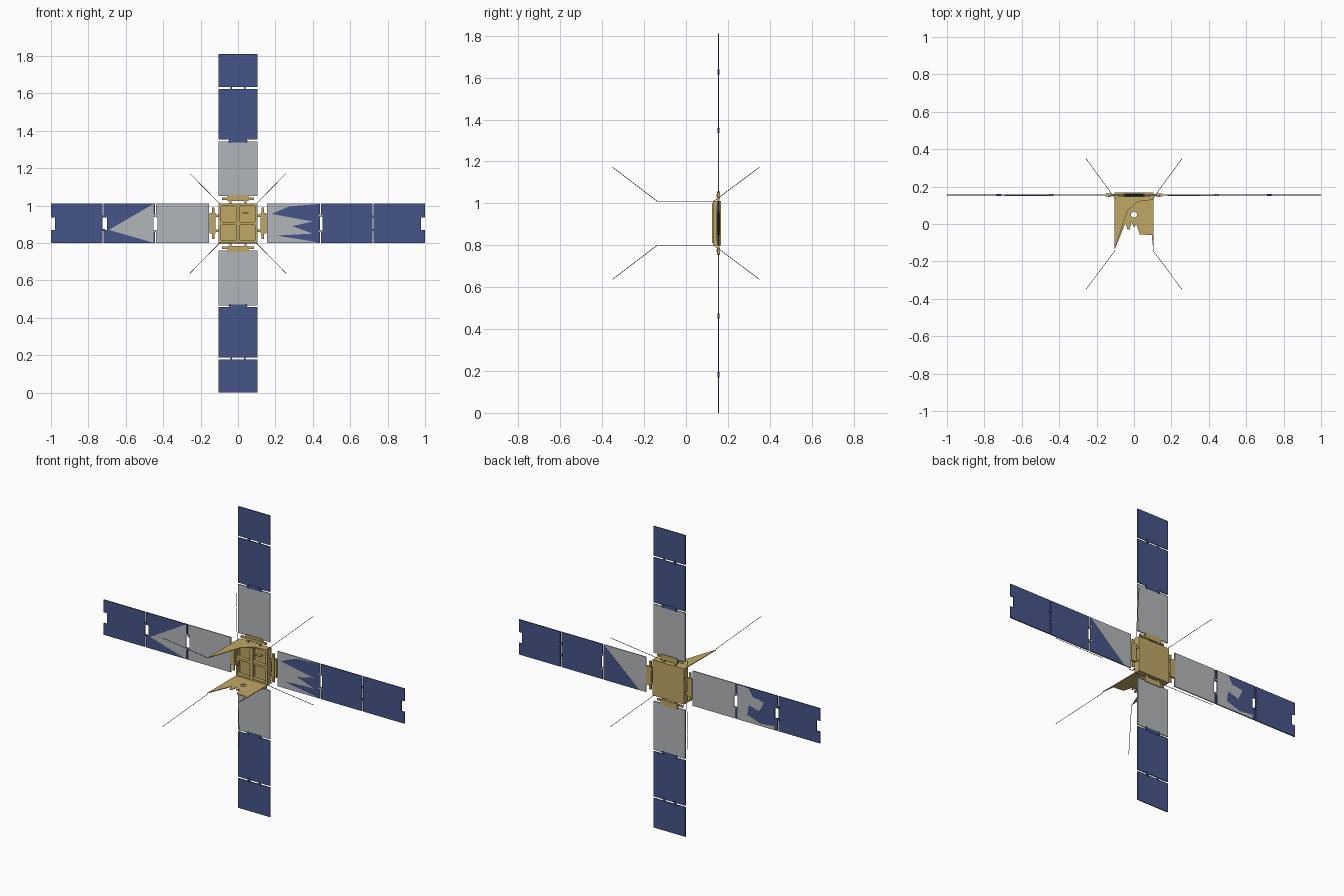
import bpy, bmesh, math
from mathutils import Vector

cube = bpy.data.objects.get("Cube")
if cube:
    bpy.data.objects.remove(cube)


def material(name, rgb):
    m = bpy.data.materials.new(name)
    m.use_nodes = True
    m.diffuse_color = (*rgb, 1)
    m.node_tree.nodes["Principled BSDF"].inputs["Base Color"].default_value = (*rgb, 1)
    return m


GOLD = material("gold_foil", (0.53, 0.39, 0.13))
BLUE = material("solar_blue", (0.06, 0.09, 0.25))
GRAY = material("panel_gray", (0.45, 0.47, 0.49))
DARK = material("antenna_gray", (0.16, 0.16, 0.16))
MID = 0.905    # height of the body centre
HALF = 0.105   # half width of body and panels
Y = 0.155      # panel plane


def prism(name, loops, lo, hi, mat, flat=False):
    """Extrude outlines (later loops are holes) along y, or along z if flat."""
    bm = bmesh.new()
    for loop in loops:
        vs = [bm.verts.new((a, b, lo) if flat else (a, lo, b)) for a, b in loop]
        for i, v in enumerate(vs):
            bm.edges.new((vs[i - 1], v))
    normal = Vector((0, 0, 1)) if flat else Vector((0, 1, 0))
    bmesh.ops.triangle_fill(bm, use_beauty=True, edges=bm.edges[:], normal=normal)
    ext = bmesh.ops.extrude_face_region(bm, geom=bm.faces[:], use_keep_orig=True)
    top = [g for g in ext["geom"] if isinstance(g, bmesh.types.BMVert)]
    bmesh.ops.translate(bm, verts=top, vec=normal * (hi - lo))
    bmesh.ops.recalc_face_normals(bm, faces=bm.faces[:])
    me = bpy.data.meshes.new(name)
    bm.to_mesh(me)
    bm.free()
    me.materials.append(mat)
    ob = bpy.data.objects.new(name, me)
    bpy.context.collection.objects.link(ob)
    return ob


def rect(a0, a1, b0, b1):
    return [(a0, b0), (a1, b0), (a1, b1), (a0, b1)]


def rounded(cx, cy, half, r, n=4):
    pts = []
    for q, (sx, sy) in enumerate([(1, 1), (-1, 1), (-1, -1), (1, -1)]):
        for k in range(n + 1):
            t = math.pi / 2 * (q + k / n)
            pts.append((cx + sx * (half - r) + r * math.cos(t),
                        cy + sy * (half - r) + r * math.sin(t)))
    return pts


def arm(pts, side):
    """Place (distance, across) points on an arm of the cross."""
    place = {"left": lambda u, v: (u, MID + v), "right": lambda u, v: (-u, MID + v),
             "upper": lambda u, v: (v, MID + u), "lower": lambda u, v: (v, MID - u)}[side]
    return [place(u, v) for u, v in pts]


def panel(name, side, u0, u1, mat, notch_in=0, notch_out=0):
    """Thin solar panel with optional hinge notches in its two short edges."""
    pts = [(u0, -HALF)]
    pts += [(u1, -HALF)]
    if notch_out:
        pts += [(u1, -.035), (u1 - notch_out, -.035), (u1 - notch_out, .03), (u1, .03)]
    pts += [(u1, HALF), (u0, HALF)]
    if notch_in:
        pts += [(u0, .035), (u0 + notch_in, .035), (u0 + notch_in, -.035), (u0, -.035)]
    prism(name, [arm(pts, side)], Y - .003, Y + .003, mat)


# Body: back plate, four-cell front frame, edge bracket
prism("body_back_plate", [rect(-HALF, HALF, MID - HALF, MID + HALF)], .152, .168, GOLD)
cells = [rounded(sx * .05, MID + sz * .05, .043, .012) for sx in (-1, 1) for sz in (-1, 1)]
prism("body_front_frame", [rect(-HALF, HALF, MID - HALF, MID + HALF)] + cells, .13, .152, GOLD)
prism("frame_bracket", [rect(.025, .055, .955, .962)], .13, .152, GOLD)
prism("frame_post", [rect(-.012, .012, .81, 1.0)], .124, .13, GOLD)

# Torn side plates reaching forward from the body
prism("top_plate", [[(-HALF, .168), (-HALF, -.14), (-.035, .07), (.02, .12),
                     (HALF, .13), (HALF, .168)]], 1.008, 1.012, GOLD, True)
hole = [(.016 * math.cos(i * math.pi / 8), .05 + .016 * math.sin(i * math.pi / 8))
        for i in range(16)]
prism("bottom_plate", [[(-HALF, .168), (-HALF, -.14), (-.045, .005), (-.035, -.03),
                        (-.022, -.03), (-.015, .01), (.0, -.02), (.012, .0), (.03, -.055),
                        (.095, -.06), (.103, -.14), (HALF, -.14), (HALF, .168)], hole],
      .798, .802, GOLD, True)

# Four solar arms
for side in ("left", "right", "upper", "lower"):
    wide = side in ("left", "right")
    first = .155 if wide else .145
    panel(f"{side}_inner_panel", side, first, .438, GRAY, 0, .008 if wide else 0)
    if wide:
        panel(f"{side}_middle_panel", side, .444, .718, BLUE, .008,
              .018 if side == "right" else 0)
        panel(f"{side}_outer_panel", side, .725, 1.0, BLUE, 0, .022)
    else:
        panel(f"{side}_middle_panel", side, .447, .718, BLUE)
        panel(f"{side}_outer_panel", side, .728, .905, BLUE)
        prism(f"{side}_panel_hinge", [arm([(.433, -.05), (.433, .05), (.442, .05), (.442, .035),
              (.425 + .03, .035), (.455, -.035), (.442, -.035), (.442, -.05)], side)],
              .15, .16, BLUE)
    # Root hinge: long strip and raised block
    prism(f"{side}_hinge_block", [arm(rect(.12, .152, -.055, .055), side)], .148, .162, GOLD)
    prism(f"{side}_hinge_strip", [arm(rect(.125, .138, -.085, .085), side)], .145, .152, GOLD)
    for s in (-1, 1):
        prism(f"{side}_hinge_lug", [arm(rect(.1, .125, s * .04 - .006, s * .04 + .006), side)],
              .15, .16, GOLD)
        prism(f"{side}_hinge_clip", [arm(rect(.71, .735, s * .036 - .005, s * .036 + .005), side)],
              .15, .161, BLUE)
        prism(f"{side}_inner_clip", [arm(rect(.43, .452, s * .042 - .005, s * .042 + .005), side)],
              .15, .161, GRAY if wide else BLUE)

# Colour patches on the wing faces
FRONT, BACK = (Y - .004, Y - .0028), (Y + .0028, Y + .004)
prism("left_front_patch", [arm([(.18, .05), (.27, .09), (.438, .104), (.438, -.104), (.36, -.09),
      (.205, -.065), (.40, -.055), (.29, -.015), (.40, .01)], "left")], *FRONT, BLUE)
prism("left_back_patch", [arm([(.438, HALF), (.438, -HALF), (.2, -HALF)], "left")], *BACK, BLUE)
prism("right_front_patch", [arm([(.69, -.035), (.452, .104), (.452, -.104)], "right")],
      *FRONT, GRAY)
prism("right_back_patch", [arm([(.453, HALF), (.53, .1), (.56, .055), (.63, .045), (.6, -.02),
      (.53, .0), (.52, -.06), (.61, -.09), (.70, -.08), (.70, -HALF), (.453, -HALF)],
      "right")], *BACK, GRAY)


def rod(name, start, end, r):
    a, b = Vector(start), Vector(end)
    bpy.ops.mesh.primitive_cylinder_add(vertices=6, radius=r, depth=(b - a).length,
                                        location=(a + b) / 2)
    ob = bpy.context.object
    ob.name = name
    ob.rotation_euler = (b - a).to_track_quat("Z", "Y").to_euler()
    ob.data.materials.append(DARK)


# Whip antennas splaying from the front and rear corners
for sx in (-1, 1):
    for sz in (-1, 1):
        for label, y0, y1 in (("rear", .135, .35), ("front", -.14, -.35)):
            rod(f"{label}_antenna", (sx * .1, y0, MID + sz * .107),
                (sx * .257, y1, MID + sz * .267), .0015)
